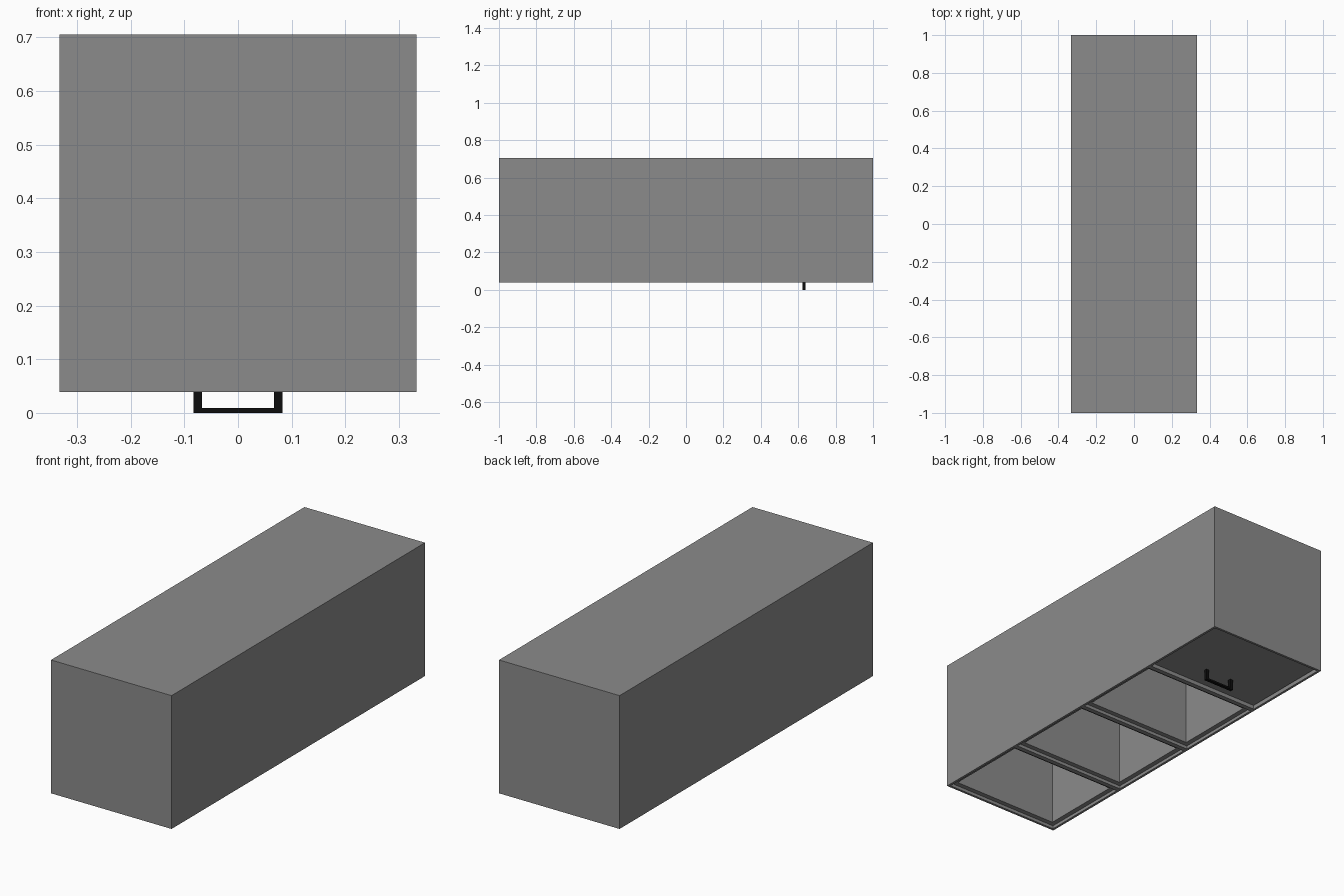
import bpy, bmesh
from mathutils import Vector

if "Cube" in bpy.data.objects:
    bpy.data.objects.remove(bpy.data.objects["Cube"])

W, L = 0.333, 1.0          # half width, half length
Z0, Z1 = 0.039, 0.705      # open side faces down
CELL = 2 * L / 4
RIM, STEP = 0.017, 0.016   # carcass edge and recess depth
LEDGE = 0.035              # frame inside each recess


def material(name, v):
    m = bpy.data.materials.new(name)
    m.diffuse_color = (v, v, v, 1)
    m.use_nodes = True
    m.node_tree.nodes["Principled BSDF"].inputs["Base Color"].default_value = m.diffuse_color
    return m


grey = material("cabinet grey", 0.26)
black = material("handle black", 0.004)


def finish(bm, name, mat):
    bmesh.ops.recalc_face_normals(bm, faces=bm.faces[:])
    me = bpy.data.meshes.new(name)
    bm.to_mesh(me)
    bm.free()
    me.materials.append(mat)
    ob = bpy.data.objects.new(name, me)
    bpy.context.collection.objects.link(ob)
    return ob


def add_box(bm, lo, hi):
    r = bmesh.ops.create_cube(bm, size=1)
    lo, hi = Vector(lo), Vector(hi)
    for v in r["verts"]:
        v.co = Vector(a * b for a, b in zip(v.co, hi - lo)) + (lo + hi) / 2


def sink(bm, face, depth):
    """Push a face up into the body and return the moved face."""
    r = bmesh.ops.extrude_discrete_faces(bm, faces=[face])
    f = r["faces"][0]
    for v in f.verts:
        v.co.z += depth
    return f


# Carcass: a long block cut into four cells, each recessed from below
bm = bmesh.new()
add_box(bm, (-W, -L, Z0), (W, L, Z1))
for i in range(1, 4):
    bmesh.ops.bisect_plane(bm, geom=bm.verts[:] + bm.edges[:] + bm.faces[:],
                           plane_co=(0, -L + i * CELL, 0), plane_no=(0, 1, 0))
bm.normal_update()
cells = [f for f in bm.faces if f.normal.z < -0.9]
for f in cells:
    is_door = f.calc_center_median().y > 0.5
    bmesh.ops.inset_individual(bm, faces=[f], thickness=RIM)
    f = sink(bm, f, STEP + (0.02 if is_door else 0))
    f.normal_update()
    bmesh.ops.inset_individual(bm, faces=[f], thickness=LEDGE)
    sink(bm, f, Z1 - 0.017 - f.calc_center_median().z)
finish(bm, "cabinet_carcass", grey)

# Door panel set into the last cell
bm = bmesh.new()
add_box(bm, (-W + RIM, L - CELL + RIM, Z0 + STEP),
        (W - RIM, L - RIM, Z0 + STEP + 0.0195))
finish(bm, "door_panel", grey)

# Bar handle: two posts and a grip
bm = bmesh.new()
HY0, HY1, HX = 0.624, 0.640, 0.083
for s in (-1, 1):
    a, b = sorted((s * HX, s * (HX - 0.016)))
    add_box(bm, (a, HY0, 0), (b, HY1, Z0 + STEP))
add_box(bm, (-HX + 0.016, HY0, 0), (HX - 0.016, HY1, 0.009))
finish(bm, "door_handle", black)
